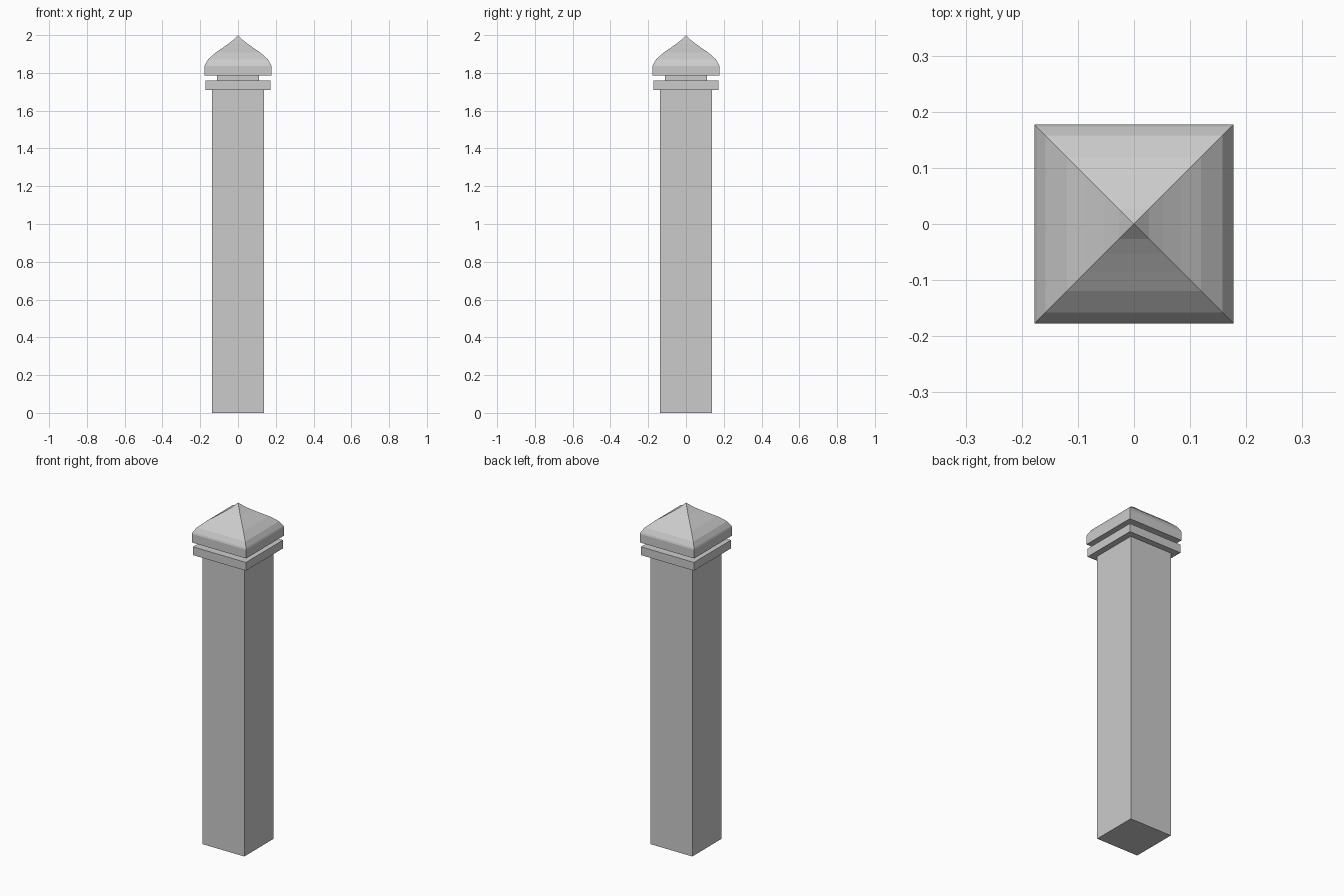
import bpy, bmesh

if "Cube" in bpy.data.objects:
    bpy.data.objects.remove(bpy.data.objects["Cube"])


def square_stack(name, profile):
    """Flat-faced square solid from (half width, z) rings; zero width makes a point."""
    bm = bmesh.new()
    rings = []
    for r, z in profile:
        corners = [(0, 0)] if r == 0 else [(-r, -r), (r, -r), (r, r), (-r, r)]
        rings.append([bm.verts.new((x, y, z)) for x, y in corners])
    for low, high in zip(rings, rings[1:]):
        for i in range(4):
            j = (i + 1) % 4
            if len(high) == 1:
                bm.faces.new((low[i], low[j], high[0]))
            else:
                bm.faces.new((low[i], low[j], high[j], high[i]))
    bm.faces.new(rings[0][::-1])
    if len(rings[-1]) == 4:
        bm.faces.new(rings[-1])
    mesh = bpy.data.meshes.new(name)
    bm.to_mesh(mesh)
    bm.free()
    obj = bpy.data.objects.new(name, mesh)
    bpy.context.collection.objects.link(obj)
    return obj


# Post, collar slab and recessed neck
square_stack("post_shaft", [(0.137, 0), (0.137, 1.71)])
square_stack("collar", [(0.173, 1.71), (0.173, 1.759)])
square_stack("neck", [(0.11, 1.759), (0.11, 1.785)])

# Ogee cap rising to a point
square_stack("cap", [(0.177, 1.785), (0.177, 1.836), (0.174, 1.845),
                     (0.158, 1.872), (0.119, 1.907), (0.085, 1.930),
                     (0.053, 1.953), (0.027, 1.973), (0, 2.0)])
